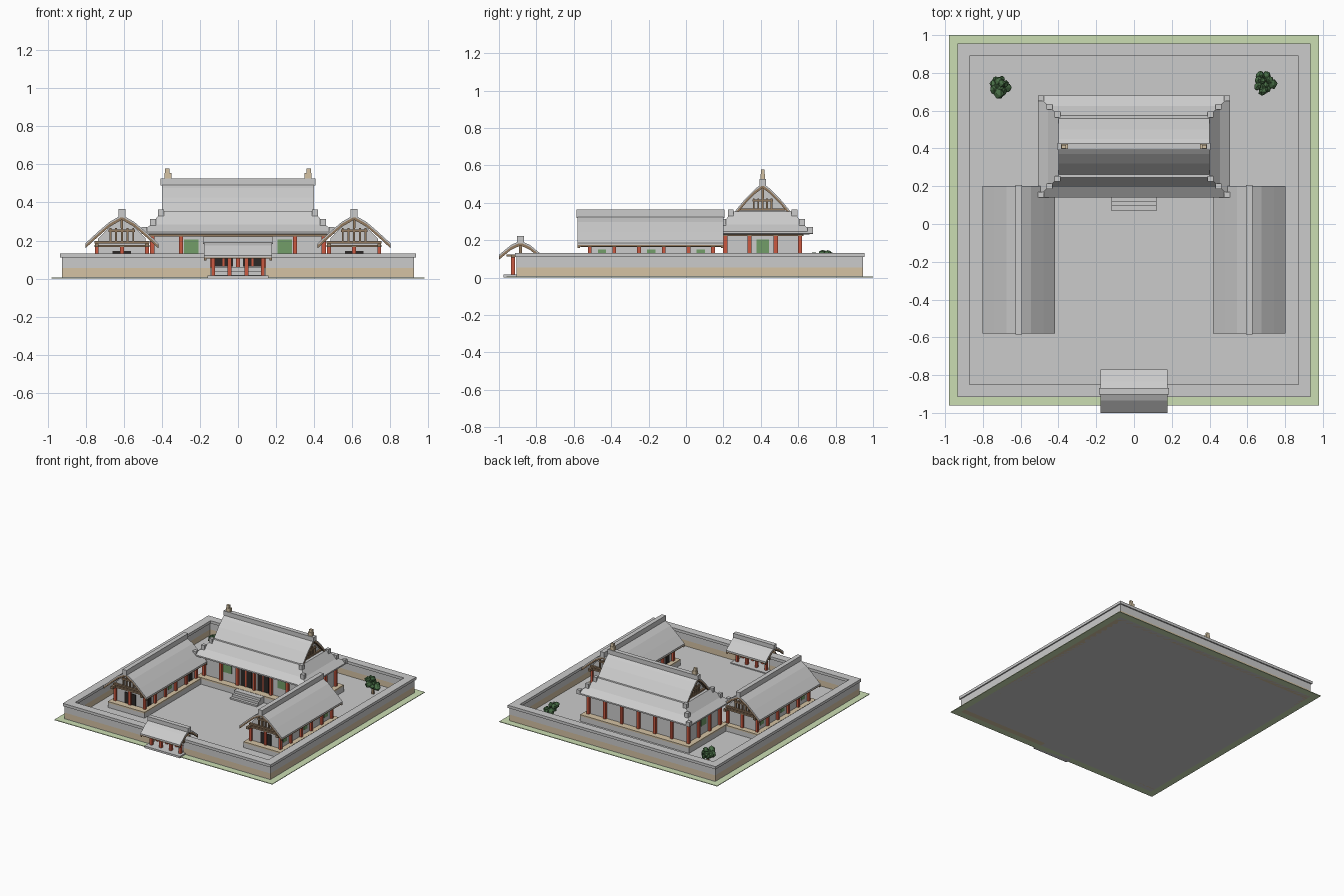
import bpy, bmesh, math, random
from mathutils import Vector, Matrix

if "Cube" in bpy.data.objects:
    bpy.data.objects.remove(bpy.data.objects["Cube"])
random.seed(4)


def material(name, r, g, b):
    m = bpy.data.materials.new(name)
    m.use_nodes = True
    m.diffuse_color = (r, g, b, 1)
    m.node_tree.nodes["Principled BSDF"].inputs["Base Color"].default_value = (r, g, b, 1)
    return m


GREY = material("stone_grey", 0.6, 0.6, 0.6)
TAN = material("pale_clay", 0.66, 0.54, 0.37)
BROWN = material("timber_brown", 0.3, 0.2, 0.12)
RED = material("lacquer_red", 0.6, 0.1, 0.053)
GREEN = material("shutter_green", 0.17, 0.34, 0.14)
GRASS = material("grass_green", 0.6, 0.73, 0.45)
LEAF = material("leaf_green", 0.065, 0.156, 0.061)
DARK = material("door_dark", 0.025, 0.022, 0.02)


def finish(name, bm, mat):
    bmesh.ops.recalc_face_normals(bm, faces=bm.faces)
    mesh = bpy.data.meshes.new(name)
    bm.to_mesh(mesh)
    bm.free()
    mesh.materials.append(mat)
    obj = bpy.data.objects.new(name, mesh)
    bpy.context.collection.objects.link(obj)
    return obj


def box(name, mat, x0, x1, y0, y1, z0, z1):
    bm = bmesh.new()
    size = Vector((x1 - x0, y1 - y0, z1 - z0))
    mid = Vector((x0 + x1, y0 + y1, z0 + z1)) / 2
    bmesh.ops.create_cube(bm, size=1, matrix=Matrix.Translation(mid) @ Matrix.Diagonal(size.to_4d()))
    return finish(name, bm, mat)


def block(name, mat, axis, u, a, z0, z1, wide, deep):
    """Box placed by cross position u and position a along the ridge axis."""
    cx, cy, sx, sy = (a, u, deep, wide) if axis == "x" else (u, a, wide, deep)
    return box(name, mat, cx - sx / 2, cx + sx / 2, cy - sy / 2, cy + sy / 2, z0, z1)


def prism(name, mat, pts, axis, centre, a0, a1):
    """Extrude a (u, z) outline along the ridge axis."""
    bm = bmesh.new()
    place = (lambda u, z, a: (a, centre + u, z)) if axis == "x" else (lambda u, z, a: (centre + u, a, z))
    face = bm.faces.new([bm.verts.new(place(u, z, a0)) for u, z in pts])
    new = bmesh.ops.extrude_face_region(bm, geom=[face])["geom"]
    step = Vector(place(0, 0, a1)) - Vector(place(0, 0, a0))
    bmesh.ops.translate(bm, vec=step, verts=[v for v in new if isinstance(v, bmesh.types.BMVert)])
    return finish(name, bm, mat)


def mirrored(half):
    return [(-u, z) for u, z in reversed(half[1:])] + half


def shell(half, drop, thick):
    top = [(u, z - drop) for u, z in mirrored(half)]
    return top + [(u, z - thick) for u, z in reversed(top)]


def gable_roof(name, half, axis, centre, a0, a1, cap):
    """Tiled sheet, timber underlayer with end boards, and ridge cap."""
    prism(name + "_tiles", GREY, shell(half, 0, 0.01), axis, centre, a0, a1)
    prism(name + "_underlay", BROWN, shell(half, 0.01, 0.007), axis, centre, a0, a1)
    for i, a in enumerate((a0, a1 - 0.012)):
        prism(f"{name}_verge_{i}", BROWN, shell(half, 0.01, 0.016), axis, centre, a, a + 0.012)
    block(name + "_ridge", GREY, axis, centre, (a0 + a1) / 2, half[0][1] - 0.015, half[0][1] + cap,
          0.036, a1 - a0 + 0.012)


def lattice(name, axis, centre, a, z, spread, gap, height):
    """Gable struts: lower beam, short posts, upper beam and king post."""
    block(name + "_beam", BROWN, axis, centre, a, z, z + 0.012, spread * 2, 0.02)
    for i in range(-2, 3):
        block(f"{name}_strut_{i + 2}", BROWN, axis, centre + i * gap, a, z, z + height, 0.01, 0.016)
    block(name + "_collar", BROWN, axis, centre, a, z + height * 0.75, z + height * 0.75 + 0.012,
          gap * 4.6, 0.02)
    block(name + "_king_post", BROWN, axis, centre, a, z + height, z + height * 1.9, 0.014, 0.016)


# Ground: paved yard with a grass border
X0, X1, Y0, Y1 = -0.925, 0.925, -0.905, 0.945
box("yard", GREY, X0, X1, Y0, Y1, 0, 0.008)
box("grass_front", GRASS, -0.98, 0.98, -0.96, Y0, 0, 0.005)
box("grass_back", GRASS, -0.98, 0.98, Y1, 1, 0, 0.005)
for s, side in ((1, "left"), (-1, "right")):
    box("grass_" + side, GRASS, *sorted((s * X1, s * 0.98)), Y0, Y1, 0, 0.005)

# Perimeter wall with a front opening: clay base, plaster, coping
for part, mat, z0, z1, out, thick in (("base", TAN, 0, 0.055, 0, 0.045),
                                      ("plaster", GREY, 0.055, 0.11, 0, 0.045),
                                      ("coping", GREY, 0.11, 0.132, 0.01, 0.065)):
    ox, fy, by = X1 + out, Y0 - out, Y1 + out
    box("wall_back_" + part, mat, -ox, ox, by - thick, by, z0, z1)
    for s, side in ((1, "left"), (-1, "right")):
        box(f"wall_{side}_{part}", mat, *sorted((s * ox, s * (ox - thick))), fy + thick, by - thick, z0, z1)
        box(f"wall_front_{side}_{part}", mat, *sorted((s * 0.145, s * ox)), fy, fy + thick, z0, z1)

# Gatehouse
GY = -0.885
box("gate_floor", GREY, -0.16, 0.16, -0.975, -0.8, 0, 0.016)
gable_roof("gate_roof", [(0, 0.198), (0.05, 0.175), (0.115, 0.122)], "x", GY, -0.178, 0.178, 0.024)
for j, y in enumerate((GY - 0.04, GY + 0.04)):
    box(f"gate_beam_{j}", BROWN, -0.165, 0.165, y - 0.011, y + 0.011, 0.108, 0.125)
    for i, x in enumerate((-0.13, -0.044, 0.044, 0.13)):
        box(f"gate_post_{j}_{i}", RED, x - 0.01, x + 0.01, y - 0.01, y + 0.01, 0.016, 0.11)
for i, x in enumerate((-0.13, 0.13)):
    box(f"gate_tie_{i}", BROWN, x - 0.008, x + 0.008, GY - 0.075, GY + 0.075, 0.112, 0.124)
    box(f"gate_king_post_{i}", BROWN, x - 0.008, x + 0.008, GY - 0.008, GY + 0.008, 0.12, 0.185)

# Main hall: platform, steps, walls
HY = 0.41
box("hall_platform", GREY, -0.49, 0.49, HY - 0.25, HY + 0.25, 0, 0.05)
box("hall_floor", TAN, -0.49, 0.49, HY - 0.25, HY + 0.25, 0.05, 0.062)
for i in range(3):
    box(f"hall_step_{i}", GREY, -0.12, 0.12, 0.07 + i * 0.024, 0.165, 0, 0.02 * (i + 1))
box("hall_walls", GREY, -0.443, 0.443, HY - 0.193, HY + 0.193, 0.06, 0.24)
box("hall_eave_beam", BROWN, -0.468, 0.468, HY - 0.218, HY + 0.218, 0.222, 0.242)

# Main hall posts, shutters and doors
for j, y in enumerate((HY - 0.2, HY + 0.2)):
    for i in range(7):
        x = -0.45 + 0.15 * i
        box(f"hall_post_{j}_{i}", RED, x - 0.011, x + 0.011, y - 0.011, y + 0.011, 0.062, 0.23)
for s, side in ((1, "left"), (-1, "right")):
    for i, y in enumerate((HY - 0.07, HY + 0.07)):
        box(f"hall_{side}_post_{i}", RED, s * 0.45 - 0.011, s * 0.45 + 0.011, y - 0.011, y + 0.011, 0.062, 0.23)
    block(f"hall_{side}_shutter", GREEN, "x", HY, s * 0.444, 0.132, 0.205, 0.066, 0.008)
    block(f"hall_front_shutter_{side}", GREEN, "y", s * 0.245, HY - 0.194, 0.132, 0.205, 0.075, 0.008)
    for i, x in enumerate((0.05, 0.105)):
        block(f"hall_{side}_door_{i}", DARK, "y", s * x, HY - 0.194, 0.065, 0.2, 0.045, 0.008)
    block(f"hall_{side}_door_frame", RED, "y", s * 0.077, HY - 0.194, 0.065, 0.21, 0.01, 0.014)

# Main hall skirt roof: flared rings
bm = bmesh.new()
rings = []
for hx, hy, z in ((0.49, 0.25, 0.232), (0.508, 0.27, 0.235), (0.508, 0.27, 0.246),
                  (0.455, 0.215, 0.285), (0.4, 0.165, 0.355)):
    rings.append([bm.verts.new((sx * hx, HY + sy * hy, z)) for sx, sy in ((-1, -1), (1, -1), (1, 1), (-1, 1))])
for low, high in zip(rings, rings[1:]):
    for k in range(4):
        bm.faces.new((low[k], low[k - 1], high[k - 1], high[k]))
bm.faces.new(rings[0])
bm.faces.new(rings[-1])
finish("hall_skirt_roof", bm, GREY)

# Corner ridge tiles stepping down the hips
for i, (x, dy, z) in enumerate(((0.405, 0.17, 0.34), (0.447, 0.21, 0.29), (0.492, 0.255, 0.246))):
    for sx in (-1, 1):
        for sy in (-1, 1):
            block(f"hip_tile_{i}_{sx}_{sy}", GREY, "y", sx * x, HY + sy * dy, z - 0.012, z + 0.024, 0.03, 0.03)

# Main hall upper roof with gables and ridge finials
gable_roof("hall_roof", [(0, 0.505), (0.04, 0.475), (0.09, 0.425), (0.165, 0.335)], "x", HY, -0.4, 0.4, 0.022)
prism("hall_gable", GREY, mirrored([(0, 0.485), (0.08, 0.415), (0.14, 0.34)]), "x", HY, -0.365, 0.365)
for s, side in ((1, "left"), (-1, "right")):
    lattice(f"hall_{side}_gable", "x", HY, s * 0.37, 0.358, 0.12, 0.024, 0.065)
    block(f"finial_{side}", TAN, "x", HY, s * 0.368, 0.525, 0.555, 0.026, 0.036)
    block(f"finial_{side}_top", TAN, "x", HY, s * 0.372, 0.555, 0.578, 0.018, 0.024)

# Side halls
for s, side in ((1, "left"), (-1, "right")):
    n, c = side + "_wing", s * 0.61
    box(n + "_platform", GREY, c - 0.165, c + 0.165, -0.565, 0.185, 0, 0.045)
    box(n + "_floor", TAN, c - 0.165, c + 0.165, -0.565, 0.185, 0.045, 0.056)
    prism(n + "_walls", GREY, mirrored([(0, 0.31), (0.06, 0.275), (0.125, 0.21), (0.125, 0.055)]),
          "y", c, -0.51, 0.14)
    gable_roof(n + "_roof", [(0, 0.335), (0.065, 0.298), (0.13, 0.242), (0.192, 0.185)], "y", c, -0.58, 0.2, 0.03)
    for e, y in enumerate((-0.515, 0.145)):
        lattice(f"{n}_gable_{e}", "y", c, y, 0.185, 0.145, 0.03, 0.08)
        block(f"{n}_end_beam_{e}", BROWN, "y", c, y, 0.165, 0.178, 0.29, 0.024)
        block(f"{n}_mid_post_{e}", RED, "y", c, y, 0.056, 0.168, 0.02, 0.02)
    for t in (-1, 1):
        block(f"{n}_side_beam_{t}", BROWN, "y", c + t * 0.132, -0.188, 0.165, 0.185, 0.02, 0.75)
        block(f"{n}_end_door_{t}", DARK, "y", c + t * 0.03, -0.511, 0.058, 0.146, 0.038, 0.008)
        for i in range(6):
            block(f"{n}_post_{t}_{i}", RED, "y", c + t * 0.132, -0.515 + 0.132 * i, 0.056, 0.168, 0.02, 0.02)
        for i in (0, 2, 4):
            shade = GREEN if i == 2 or t == s else DARK
            block(f"{n}_panel_{t}_{i}", shade, "y", c + t * 0.126, -0.449 + 0.132 * i,
                  0.09 if shade == GREEN else 0.058, 0.15, 0.008, 0.045)

# Shrubs: short trunk with a cluster of tilted leaf clumps
for name, x, y, spread in (("right_shrub", -0.71, 0.73, 0.04), ("left_shrub", 0.69, 0.75, 0.045)):
    box(name + "_trunk", BROWN, x - 0.008, x + 0.008, y - 0.008, y + 0.008, 0.005, 0.09)
    bm = bmesh.new()
    for i in range(16):
        ang, r = i * 2.4, spread * math.sqrt(i / 15)
        spot = Vector((x + r * math.cos(ang), y + r * math.sin(ang), random.uniform(0.07, 0.13)))
        turn = Matrix.Rotation(random.uniform(0, 3), 4, Vector((random.random(), random.random(), 0.3)))
        bmesh.ops.create_icosphere(bm, subdivisions=1, radius=random.uniform(0.022, 0.032),
                                   matrix=Matrix.Translation(spot) @ turn @ Matrix.Diagonal((1, 1, 0.7, 1)))
    finish(name + "_leaves", bm, LEAF)
